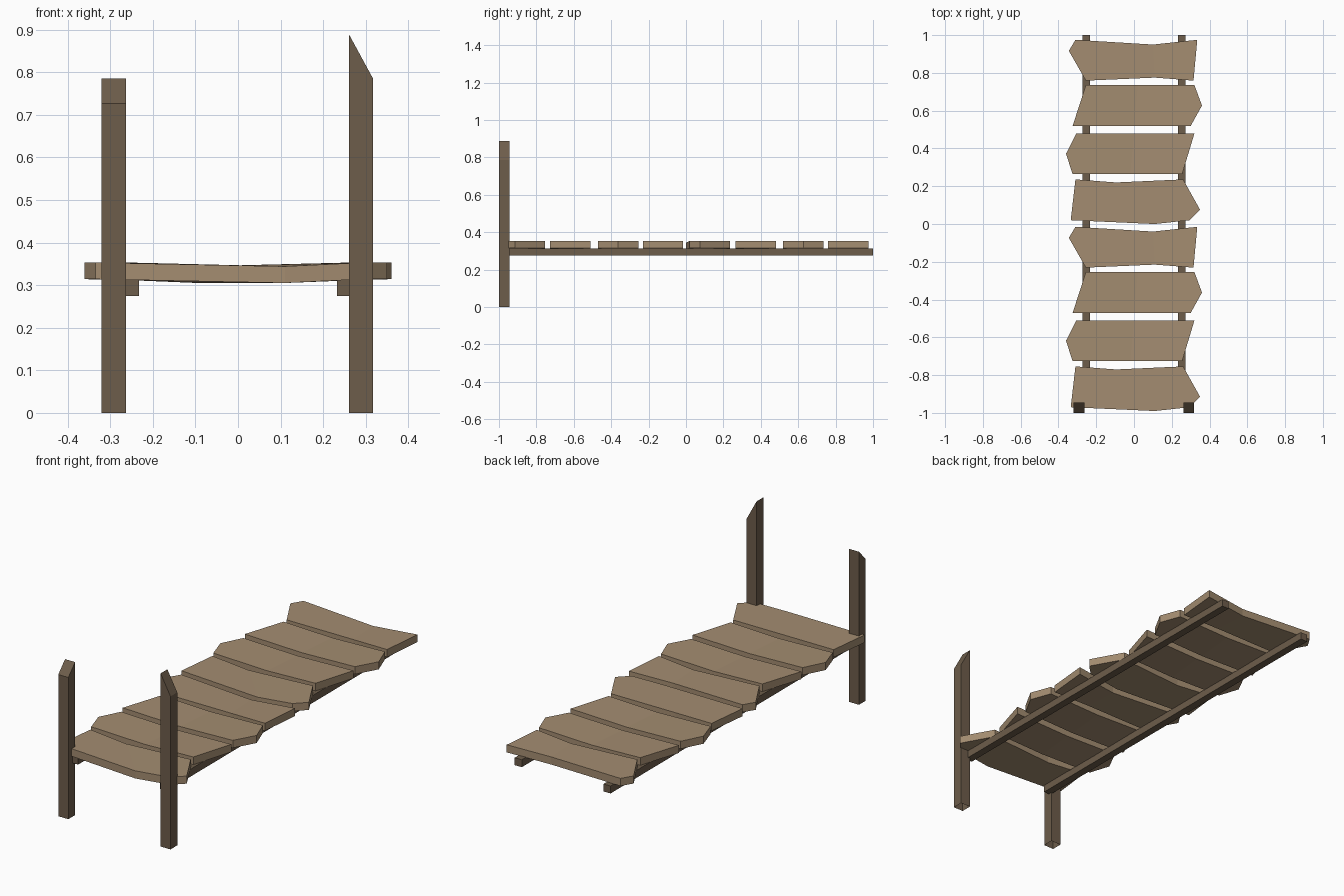
import bpy, bmesh

cube = bpy.data.objects.get("Cube")
if cube:
    bpy.data.objects.remove(cube, do_unlink=True)


def make_material(name, colour):
    mat = bpy.data.materials.new(name)
    mat.use_nodes = True
    mat.diffuse_color = colour
    mat.node_tree.nodes["Principled BSDF"].inputs["Base Color"].default_value = colour
    return mat


light_wood = make_material("light wood", (0.37, 0.265, 0.165, 1))
dark_wood = make_material("dark wood", (0.155, 0.11, 0.07, 1))


def finish(name, bm, mat):
    bmesh.ops.recalc_face_normals(bm, faces=bm.faces)
    mesh = bpy.data.meshes.new(name)
    bm.to_mesh(mesh)
    bm.free()
    mesh.materials.append(mat)
    obj = bpy.data.objects.new(name, mesh)
    bpy.context.collection.objects.link(obj)
    return obj


def box(name, low, high, top_z=None, open_bottom=False):
    """Box between two corners; top_z(x, y) can slope its top."""
    bm = bmesh.new()
    bmesh.ops.create_cube(bm, size=1)
    for v in bm.verts:
        is_top = v.co.z > 0
        v.co = [b if c > 0 else a for a, b, c in zip(low, high, v.co)]
        if is_top and top_z:
            v.co.z = top_z(v.co.x, v.co.y)
    bmesh.ops.recalc_face_normals(bm, faces=bm.faces)
    if open_bottom:
        bottom = min(bm.faces, key=lambda f: f.calc_center_median().z)
        bmesh.ops.delete(bm, geom=[bottom], context='FACES_ONLY')
    return finish(name, bm, dark_wood)


def plank(name, y, left, right, back_mid, front_mid):
    """Sagging board: left outline runs back to front, right runs front to back."""
    outline = left + [front_mid] + right + [back_mid]
    middle = (front_mid, back_mid)
    thick = 0.039
    bm = bmesh.new()
    top = [bm.verts.new((px, y + py, 0.344 if (px, py) in middle else 0.353))
           for px, py in outline]
    low = [bm.verts.new((v.co.x, v.co.y, v.co.z - thick)) for v in top]
    n = len(left)
    for ring in (top, low):
        bm.faces.new(ring[:n + 1] + ring[-1:])
        bm.faces.new(ring[n:])
    for i in range(len(top)):
        bm.faces.new((top[i - 1], top[i], low[i], low[i - 1]))
    return finish(name, bm, light_wood)


# Deck boards: four rough-cut shapes, used twice along the walkway
W = 0.108
shapes = [
    (0.867, [(-0.31, W), (-0.345, 0.05), (-0.255, -W)],
     [(0.315, -W), (0.335, W)], (0.1, 0.083), (0.11, -0.092)),
    (0.627, [(-0.255, W), (-0.325, -W)],
     [(0.3, -W), (0.36, 0), (0.32, W)], (0.02, W), (0, -W)),
    (0.372, [(-0.305, W), (-0.36, 0), (-0.325, -W)],
     [(0.255, -W), (0.32, W)], (0, W), (-0.02, -W)),
    (0.128, [(-0.31, W), (-0.335, -W)],
     [(0.295, -W), (0.35, -0.053), (0.26, W)], (-0.095, 0.092), (0.11, -0.128)),
]
for half in range(2):
    for i, (y, *outline) in enumerate(shapes):
        plank(f"deck_board_{half * 4 + i + 1}", y - half * 0.99, *outline)

# Long rails under the deck
for side, a, b in (("left", 0.232, 0.272), ("right", -0.272, -0.232)):
    box(f"{side}_rail", (a, -0.965, 0.275), (b, 1, 0.313))

# Front posts with slanted tops
box("left_post", (0.261, -1, 0), (0.317, -0.945, 1),
    lambda x, y: 0.888 if x < 0.29 else 0.785, open_bottom=True)
box("right_post", (-0.32, -1, 0), (-0.263, -0.945, 1),
    lambda x, y: 0.727 if y < -0.97 else 0.785, open_bottom=True)
